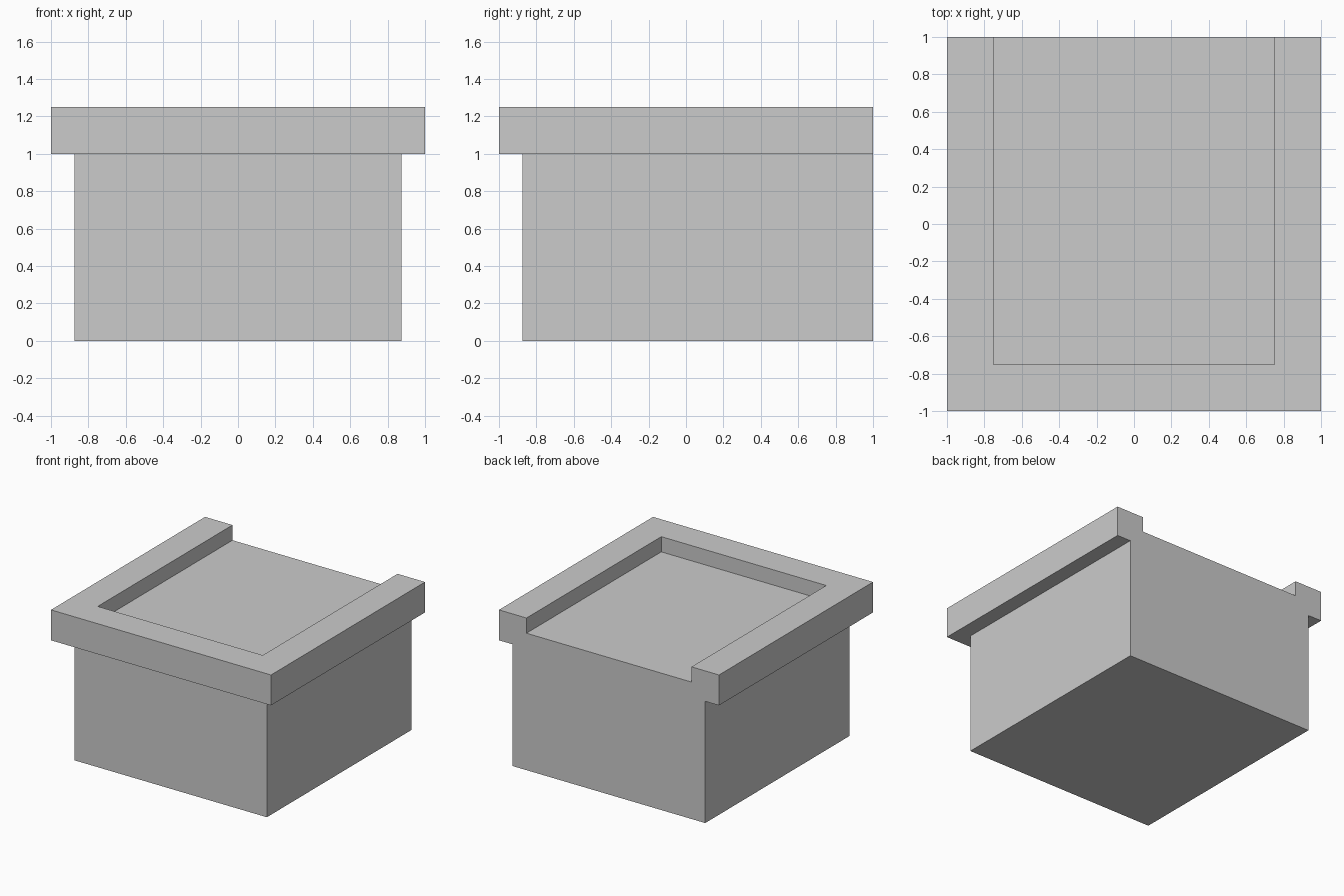
import bpy
import bmesh
from mathutils import Matrix, Vector

if "Cube" in bpy.data.objects:
    bpy.data.objects.remove(bpy.data.objects["Cube"])


def box(name, lo, hi):
    lo, hi = Vector(lo), Vector(hi)
    bm = bmesh.new()
    bmesh.ops.create_cube(
        bm, size=1,
        matrix=Matrix.Translation((lo + hi) / 2) @ Matrix.Diagonal((*(hi - lo), 1)))
    mesh = bpy.data.meshes.new(name)
    bm.to_mesh(mesh)
    bm.free()
    obj = bpy.data.objects.new(name, mesh)
    bpy.context.collection.objects.link(obj)
    return obj


def carve(target, name, lo, hi):
    cutter = box(name, lo, hi)
    cutter.hide_render = True
    mod = target.modifiers.new(name, 'BOOLEAN')
    mod.operation = 'DIFFERENCE'
    mod.solver = 'EXACT'
    mod.object = cutter
    bpy.context.view_layer.objects.active = target
    bpy.ops.object.modifier_apply(modifier=name)
    bpy.data.objects.remove(cutter)


# Solid block, carved into a rimmed pedestal
block = box("rimmed_block", (-1, -1, 0), (1, 1, 1.25))

# Shallow tray in the top, open at the back
carve(block, "tray_recess", (-0.75, -0.75, 1.125), (0.75, 1.5, 1.5))

# Overhang under the rim on the two sides and the front
for s in (-1, 1):
    a, b = sorted((s * 0.875, s * 1.5))
    carve(block, "side_undercut", (a, -1.5, -0.5), (b, 1.5, 1))
carve(block, "front_undercut", (-1.4, -1.5, -0.4), (1.4, -0.875, 1))
